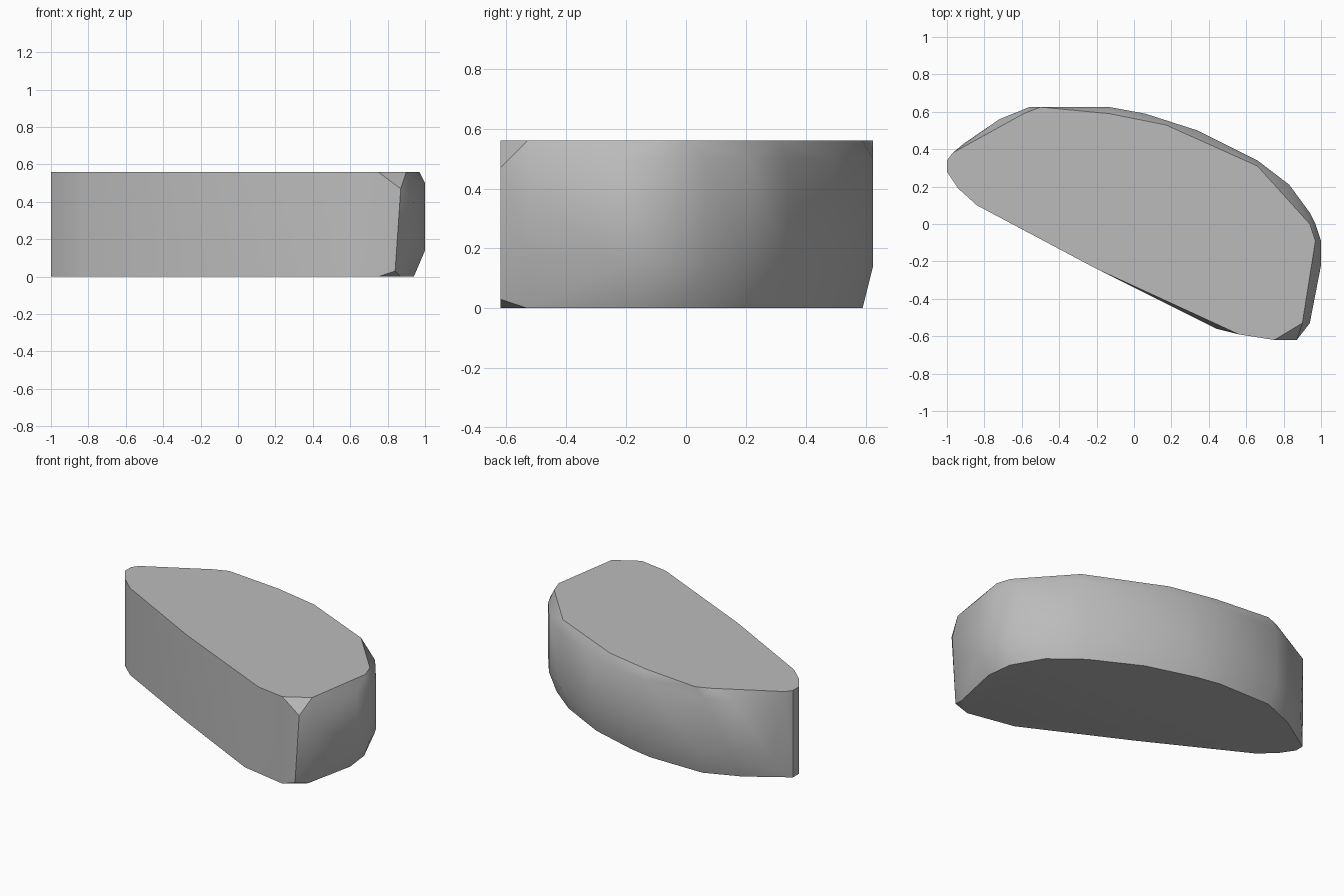
import bpy
import bmesh
import math

if "Cube" in bpy.data.objects:
    bpy.data.objects.remove(bpy.data.objects["Cube"], do_unlink=True)

HEIGHT = 0.56

stone = bpy.data.materials.new("stone_grey")
stone.use_nodes = True
grey = (0.5, 0.5, 0.5, 1)
stone.diffuse_color = grey
stone.node_tree.nodes["Principled BSDF"].inputs["Base Color"].default_value = grey

# Upright front and left edge, shared by top and bottom
front = [(-1, .34), (-1, .28), (-.94, .19), (-.84, .10), (-.2, -.24)]
# Top rim
top = [(.56, -.59), (.75, -.62), (.90, -.53), (.97, -.09), (.94, 0), (.66, .31),
       (.17, .53), (-.13, .59), (-.59, .59), (-.5, .625), (-.97, .38)]
# Bottom rim
bottom = [(.44, -.56), (.75, -.62), (.87, -.53), (.94, -.2), (.92, -.03), (.81, .16),
          (.62, .31), (.31, .47), (0, .56), (-.16, .59), (-.53, .59), (-.75, .5)]
# Bulging back and right side
belt = [(1, -.09), (1, -.22), (.97, 0), (.94, .06), (.83, .21), (.66, .34),
        (.34, .5), (.06, .59), (-.13, .625), (-.56, .625), (-.72, .56), (-.91, .43)]

points = [(x, y, z) for x, y in front for z in (0, HEIGHT)]
points += [(x, y, HEIGHT) for x, y in top]
points += [(x, y, 0) for x, y in bottom]
points += [(x, y, z) for x, y in belt for z in (.14, .5)]
# Chipped front right corner
points += [(.87, -.62, .47), (.84, -.62, .03), (.94, -.53, .4), (.93, -.53, .2)]

# Wrap the rims in one convex stone
bm = bmesh.new()
for p in points:
    bm.verts.new(p)
hull = bmesh.ops.convex_hull(bm, input=bm.verts)
loose = set(hull["geom_interior"]) | set(hull["geom_unused"])
bmesh.ops.delete(bm, geom=[g for g in loose if isinstance(g, bmesh.types.BMVert)],
                 context="VERTS")
bmesh.ops.dissolve_limit(bm, angle_limit=math.radians(0.5),
                         verts=bm.verts, edges=bm.edges)
bmesh.ops.recalc_face_normals(bm, faces=bm.faces)
mesh = bpy.data.meshes.new("stone_slab")
bm.to_mesh(mesh)
bm.free()
mesh.materials.append(stone)
slab = bpy.data.objects.new("stone_slab", mesh)
bpy.context.collection.objects.link(slab)

# Smooth sides with crisp rims
bpy.context.view_layer.objects.active = slab
slab.select_set(True)
bpy.ops.object.shade_smooth_by_angle(angle=math.radians(32))
